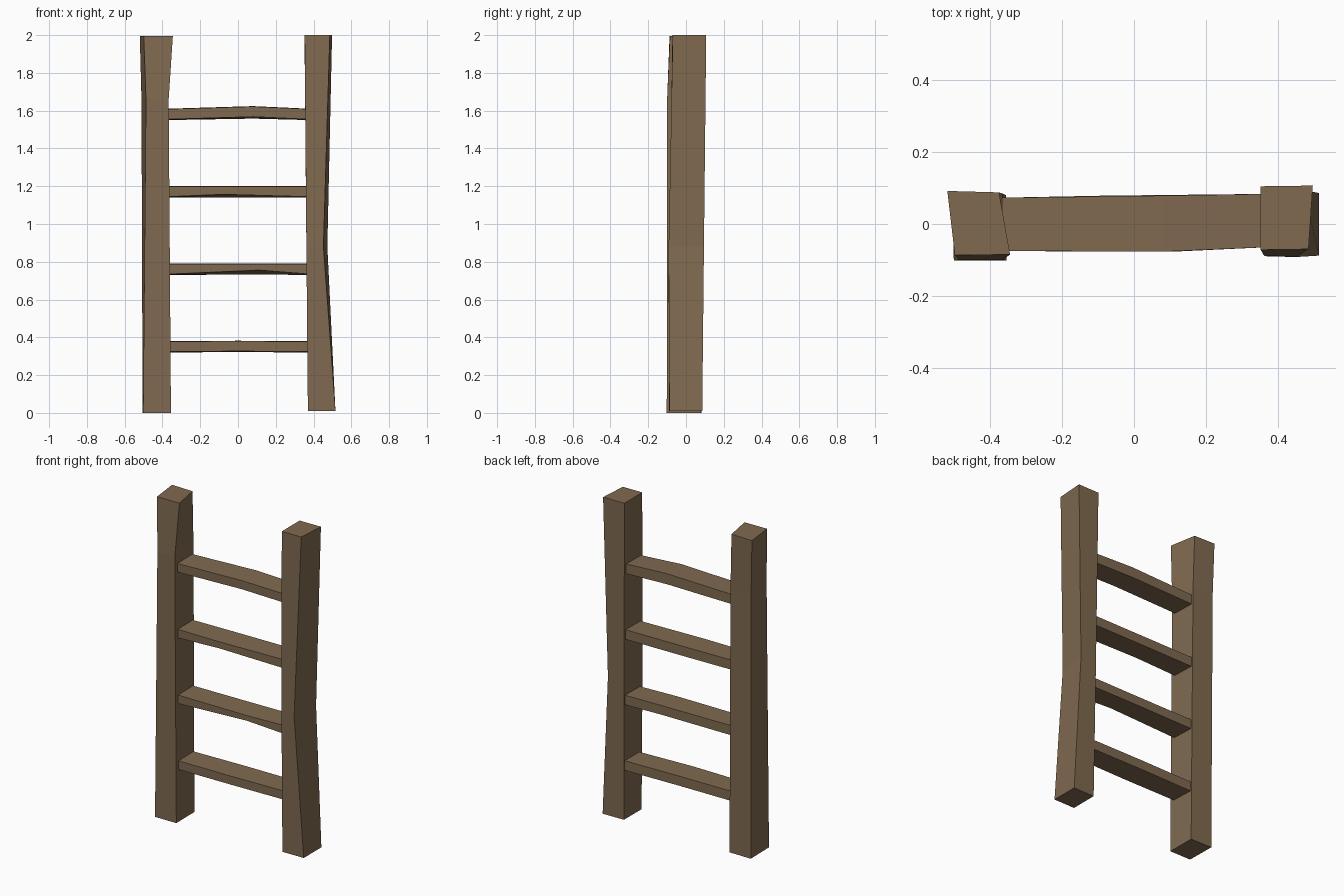
import bpy
import bmesh

cube = bpy.data.objects.get("Cube")
if cube:
    bpy.data.objects.remove(cube, do_unlink=True)

wood = bpy.data.materials.new("weathered brown wood")
wood.use_nodes = True
color = (0.216, 0.144, 0.081, 1)
wood.diffuse_color = color
bsdf = next(n for n in wood.node_tree.nodes if n.type == 'BSDF_PRINCIPLED')
bsdf.inputs["Base Color"].default_value = color
bsdf.inputs["Roughness"].default_value = 0.9


def beam(name, rings):
    """Loft a closed flat-sided beam through four-cornered rings."""
    bm = bmesh.new()
    loops = [[bm.verts.new(p) for p in ring] for ring in rings]
    for a, b in zip(loops, loops[1:]):
        for i in range(4):
            j = (i + 1) % 4
            bm.faces.new((a[i], a[j], b[j], b[i]))
    bm.faces.new(loops[0][::-1])
    bm.faces.new(loops[-1])
    bmesh.ops.recalc_face_normals(bm, faces=bm.faces)
    mesh = bpy.data.meshes.new(name)
    bm.to_mesh(mesh)
    bm.free()
    mesh.materials.append(wood)
    obj = bpy.data.objects.new(name, mesh)
    bpy.context.collection.objects.link(obj)


def level(z, *corners):
    return [(x, y, z) for x, y in corners]


# Uneven upright rails: corners run front -x, front +x, back +x, back -x
beam("right_rail", [
    level(0.0, (-0.502, -0.102), (-0.355, -0.102), (-0.357, 0.08), (-0.505, 0.082)),
    level(1.66, (-0.487, -0.1), (-0.367, -0.1), (-0.367, 0.085), (-0.511, 0.087)),
    level(1.995, (-0.499, -0.087), (-0.345, -0.085), (-0.376, 0.088), (-0.52, 0.092)),
])
beam("left_rail", [
    level(0.01, (0.37, -0.09), (0.516, -0.088), (0.516, 0.086), (0.37, 0.084)),
    level(0.88, (0.362, -0.088), (0.452, -0.092), (0.473, 0.095), (0.362, 0.095)),
    level(2.0, (0.353, -0.072), (0.486, -0.07), (0.498, 0.107), (0.352, 0.105)),
])

# Rungs: height, bend position, rise of the middle top, back bottom and front bottom edges
rungs = [
    ("bottom_rung", 0.32, 0.0, 0.002, 0.002, 0.003),
    ("lower_middle_rung", 0.73, 0.11, 0.0, 0.003, 0.022),
    ("upper_middle_rung", 1.14, -0.08, 0.0, 0.0, 0.013),
    ("top_rung", 1.55, 0.08, 0.014, 0.008, 0.014),
]
for name, z, bend, top_rise, back_rise, front_rise in rungs:
    rings = []
    for x, front, back, middle in ((-0.385, -0.075, 0.073, 0),
                                   (bend, -0.077, 0.079, 1),
                                   (0.385, -0.064, 0.084, 0)):
        top = z + 0.06 + top_rise * middle
        rings.append([(x, front, z + 0.004 + front_rise * middle),
                      (x, back, z + back_rise * middle),
                      (x, back, top),
                      (x, front, top - 0.002)])
    beam(name, rings)
